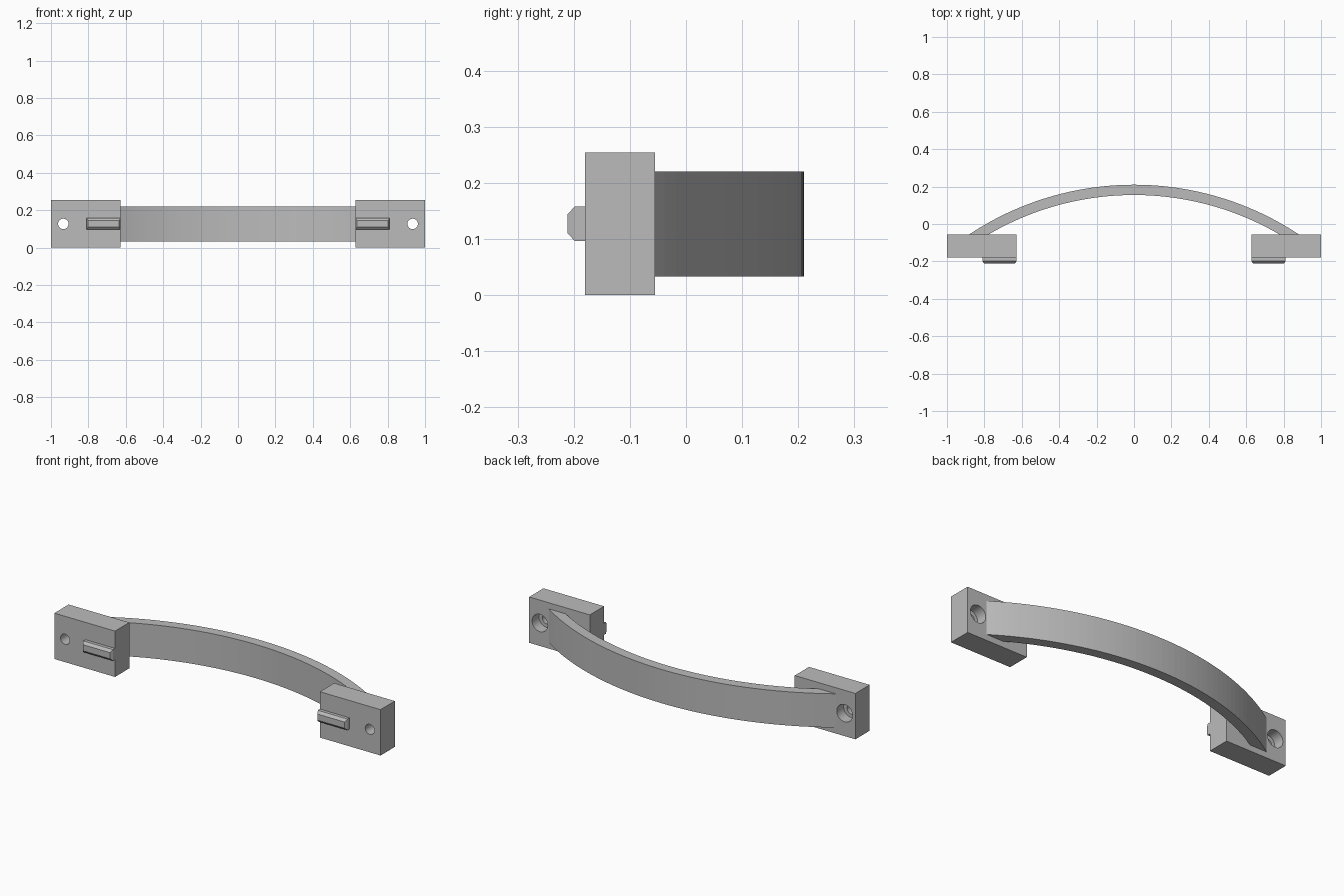
import bpy, bmesh
from math import sin, cos, asin, acos, pi
from mathutils import Matrix

cube = bpy.data.objects.get("Cube")
if cube:
    bpy.data.objects.remove(cube, do_unlink=True)

grey = bpy.data.materials.new("plain grey")
grey.use_nodes = True
colour = (0.5, 0.5, 0.5, 1)
grey.diffuse_color = colour
grey.node_tree.nodes["Principled BSDF"].inputs["Base Color"].default_value = colour

MID_Z = 0.127                       # centre height shared by all parts
BLOCK_FRONT, BLOCK_BACK = -0.18, -0.055
INNER_X = 0.628


def add_object(name, bm):
    bmesh.ops.recalc_face_normals(bm, faces=bm.faces)
    mesh = bpy.data.meshes.new(name)
    bm.to_mesh(mesh)
    bm.free()
    mesh.materials.append(grey)
    obj = bpy.data.objects.new(name, mesh)
    bpy.context.collection.objects.link(obj)
    return obj


def box(x0, x1, y0, y1, z0, z1):
    bm = bmesh.new()
    bmesh.ops.create_cube(bm, size=1)
    for v in bm.verts:
        v.co = (x1 if v.co.x > 0 else x0,
                y1 if v.co.y > 0 else y0,
                z1 if v.co.z > 0 else z0)
    return bm


def mirror(obj):
    obj.modifiers.new("Mirror", "MIRROR").use_axis[0] = True


def hole_cutter(name, radius, y0, y1):
    bm = bmesh.new()
    place = Matrix.Translation((0.934, (y0 + y1) / 2, MID_Z)) @ Matrix.Rotation(pi / 2, 4, "X")
    bmesh.ops.create_cone(bm, cap_ends=True, segments=32, radius1=radius,
                          radius2=radius, depth=y1 - y0, matrix=place)
    cutter = add_object(name, bm)
    cutter.hide_render = True
    cutter.hide_set(True)
    return cutter


# Mounting blocks with a screw hole and a wider recess behind
block = add_object("mounting_blocks", box(INNER_X, 1, BLOCK_FRONT, BLOCK_BACK, 0, 0.254))
for cutter in (hole_cutter("screw_hole_cutter", 0.028, -0.3, 0.1),
               hole_cutter("screw_recess_cutter", 0.048, -0.115, 0.1)):
    cut = block.modifiers.new(cutter.name, "BOOLEAN")
    cut.operation = "DIFFERENCE"
    cut.solver = "EXACT"
    cut.object = cutter
mirror(block)

# Locating tabs: a straight base with a tapered front
bm = box(INNER_X, 0.81, -0.198, BLOCK_FRONT, MID_Z - 0.031, MID_Z + 0.031)
front = min(bm.faces, key=lambda f: f.calc_center_median().y)
tip = bmesh.ops.extrude_discrete_faces(bm, faces=[front])["faces"][0]
middle_x = tip.calc_center_median().x
for v in tip.verts:
    v.co.x += 0.008 if v.co.x < middle_x else -0.008
    v.co.y = -0.211
    v.co.z += 0.014 if v.co.z < MID_Z else -0.014
mirror(add_object("locating_tabs", bm))

# Bowed grip: two concentric arcs ending just inside the blocks
CENTRE_Y, OUTER_R, INNER_R, STEPS = -1.384, 1.594, 1.539, 48
END_Y = BLOCK_BACK - 0.005


def arc(radius):
    limit = acos((END_Y - CENTRE_Y) / radius)
    angles = [limit * (2 * i / STEPS - 1) for i in range(STEPS + 1)]
    return [(radius * sin(a), CENTRE_Y + radius * cos(a)) for a in angles]


bm = bmesh.new()
rows = []
for outer, inner in zip(arc(OUTER_R), arc(INNER_R)):
    rows.append([bm.verts.new((x, y, z)) for (x, y), z in
                 ((outer, 0.033), (outer, 0.22), (inner, 0.22), (inner, 0.033))])
for a, b in zip(rows, rows[1:]):
    for i in range(4):
        j = (i + 1) % 4
        bm.faces.new((a[i], a[j], b[j], b[i]))
bm.faces.new(rows[0])
bm.faces.new(rows[-1])
add_object("bowed_grip", bm)
